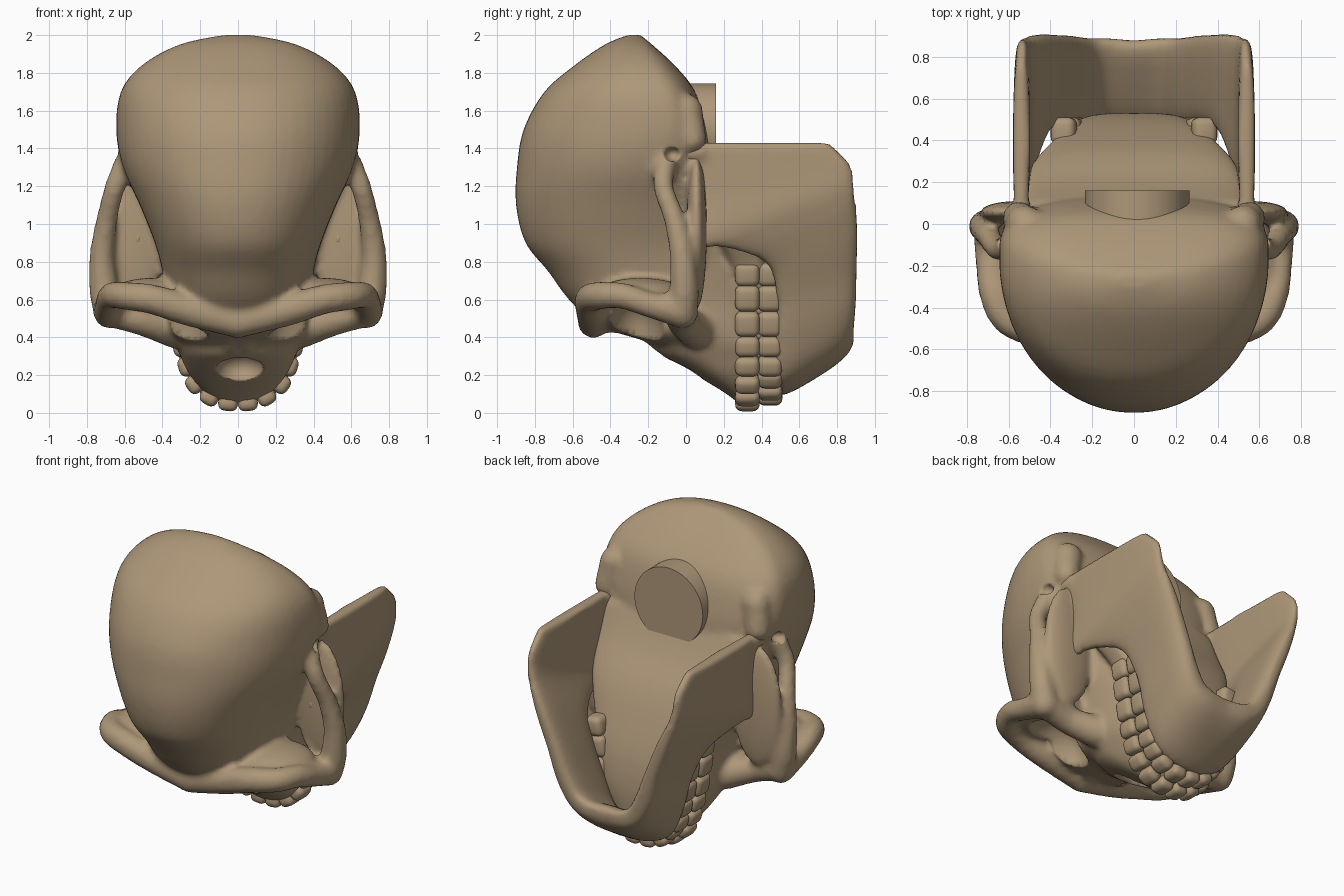
import bpy, bmesh, math
from mathutils import Vector, Matrix

if "Cube" in bpy.data.objects:
    bpy.data.objects.remove(bpy.data.objects["Cube"])

bone = bpy.data.materials.new("bone")
bone.diffuse_color = (0.42, 0.31, 0.19, 1)
bone.use_nodes = True
bone.node_tree.nodes["Principled BSDF"].inputs["Base Color"].default_value = bone.diffuse_color


def curve(rows, n):
    """Smooth interpolation through rows of numbers."""
    out = []
    for i in range(len(rows) - 1):
        a, b, c, d = (rows[max(0, min(len(rows) - 1, i + k))] for k in (-1, 0, 1, 2))
        for s in range(n):
            t = s / n
            out.append([q + 0.5 * t * (r - p + t * (2 * p - 5 * q + 4 * r - e + t * (3 * (q - r) + e - p)))
                        for p, q, r, e in zip(a, b, c, d)])
    return out + [list(rows[-1])]


def loft(bm, rings):
    """Closed skin over a list of rings, capped at both ends."""
    vs = [[bm.verts.new(p) for p in r] for r in rings]
    bm.faces.new(vs[0][::-1])
    bm.faces.new(vs[-1])
    n = len(vs[0])
    for a, b in zip(vs, vs[1:]):
        for i in range(n):
            j = (i + 1) % n
            bm.faces.new((a[i], a[j], b[j], b[i]))


def spow(v, e):
    return math.copysign(abs(v) ** e, v)


def stack(bm, sections, front, back):
    """Loft of level sections: z, half width, front y, widest y, back y."""
    rings = []
    for z, w, yf, ym, yb in curve(sections, 4):
        ring = []
        for k in range(56):
            a = 2 * math.pi * k / 56
            e, d = (2 / front, ym - yf) if math.sin(a) < 0 else (2 / back, yb - ym)
            ring.append((w * spow(math.cos(a), e), ym + d * spow(math.sin(a), e), z))
        rings.append(ring)
    loft(bm, rings)


def ball(bm, c, r, n=8):
    rings = []
    for i in range(n):
        u = math.pi * (i + .3) / (n - .4)
        rings.append([(c[0] + r[0] * math.sin(u) * math.cos(k * math.pi / n),
                       c[1] + r[1] * math.sin(u) * math.sin(k * math.pi / n),
                       c[2] - r[2] * math.cos(u)) for k in range(2 * n)])
    loft(bm, rings)


def strand(bm, pts, n=6):
    """Bony bar on both sides: x, y, z, radius."""
    for x, y, z, r in curve(pts, n):
        for s in (-1, 1):
            ball(bm, (s * x, y, z), (r, r, r))


def make(bm, name):
    bmesh.ops.recalc_face_normals(bm, faces=bm.faces[:])
    me = bpy.data.meshes.new(name)
    bm.to_mesh(me)
    bm.free()
    for p in me.polygons:
        p.use_smooth = True
    ob = bpy.data.objects.new(name, me)
    bpy.context.collection.objects.link(ob)
    me.materials.append(bone)
    return ob


def fuse(ob, voxel):
    m = ob.modifiers.new("fuse", 'REMESH')
    m.mode = 'VOXEL'
    m.voxel_size = voxel
    m.use_smooth_shade = True


def soften(ob, n):
    m = ob.modifiers.new("soften", 'SMOOTH')
    m.factor = 0.5
    m.iterations = n


def bake(ob):
    """Apply the modifiers once."""
    me = bpy.data.meshes.new_from_object(ob.evaluated_get(bpy.context.evaluated_depsgraph_get()))
    ob.modifiers.clear()
    ob.data = me


# Cranium and upper jaw
bm = bmesh.new()
stack(bm, [
    (2.0, .08, -.31, -.27, -.24), (1.95, .31, -.43, -.26, -.18),
    (1.84, .51, -.59, -.22, -.06), (1.70, .62, -.75, -.18, .05),
    (1.50, .645, -.86, -.15, .11), (1.30, .61, -.895, -.20, .14),
    (1.10, .52, -.90, -.25, .19), (.90, .44, -.85, -.25, .28),
    (.75, .40, -.73, -.20, .37), (.60, .37, -.62, -.15, .44),
    (.46, .36, -.46, -.08, .47), (.37, .335, -.19, .10, .47),
    (.30, .305, -.12, .14, .45), (.20, .255, .05, .22, .42),
    (.11, .175, .20, .28, .40), (.05, .08, .28, .32, .37)], 2.15, 3.2)
# Floor between the jaw branches
stack(bm, [
    (.19, .14, .38, .44, .52), (.40, .27, .30, .42, .53), (.60, .33, .25, .40, .50),
    (.80, .41, .20, .34, .43), (1.0, .50, .10, .22, .34), (1.2, .53, .06, .13, .21),
    (1.38, .53, .03, .07, .12)], 4, 4)
# Brow ridge, outer eye rim, cheekbone and cheek arch
strand(bm, [(0, -.49, .48, .085), (.25, -.50, .54, .085), (.45, -.51, .60, .08),
            (.60, -.46, .62, .075), (.67, -.34, .62, .07), (.69, -.18, .57, .07),
            (.68, -.03, .54, .09)])
strand(bm, [(.68, -.02, .53, .085), (.71, -.01, .66, .08), (.72, -.02, .83, .068),
            (.695, -.06, 1.02, .058), (.65, -.12, 1.20, .055), (.59, -.10, 1.34, .06)])
strand(bm, [(.68, -.02, .54, .085), (.50, -.02, .49, .085), (.33, .05, .44, .10)])
# Mastoid, nasal bridge
strand(bm, [(.52, .0, 1.60, .09), (.55, .03, 1.45, .08)])
strand(bm, [(.03, -.40, .48, .06), (.03, -.28, .49, .055), (.04, -.12, .37, .06)])
# Walls closing the temple hollows and the backs of the eye sockets
for s in (-1, 1):
    ball(bm, (s * .56, .055, .95), (.18, .055, .40), 16)
    ball(bm, (s * .45, -.24, .63), (.23, .24, .085), 16)
skull = make(bm, "cranium")
fuse(skull, .02)
bake(skull)

# Eye sockets, nose opening and ear openings
cut = bmesh.new()
for s in (-1, 1):
    ball(cut, (s * .39, -.27, .43), (.23, .155, .21), 14)
    ball(cut, (s * .65, -.07, 1.37), (.08, .05, .04))
ball(cut, (.01, -.0, .235), (.125, .13, .09), 14)
holes = make(cut, "opening_cutter")
holes.hide_render = True
b = skull.modifiers.new("openings", 'BOOLEAN')
b.operation = 'DIFFERENCE'
b.solver = 'FLOAT'
b.object = holes
soften(skull, 4)
bake(skull)
bpy.data.objects.remove(holes)

# Lower jaw: x, upper edge y z, lower edge y z, thickness
half = [
    (.13, .47, .16, .89, .40, .17), (.22, .47, .23, .89, .45, .16),
    (.29, .47, .40, .90, .57, .15), (.36, .48, .61, .905, .76, .13),
    (.44, .42, .80, .91, .96, .12), (.505, .20, .88, .90, 1.12, .10),
    (.53, -.01, .90, .89, 1.22, .09), (.535, .07, 1.13, .87, 1.32, .08),
    (.54, .0, 1.43, .76, 1.43, .08)]
stations = [(-h[0], *h[1:]) for h in half[::-1]] + [(0, .47, .14, .88, .39, .18)] + half
path = curve(stations, 5)
rings = []
for i, (x, yt, zt, yb, zb, th) in enumerate(path):
    top, low = Vector((x, yt, zt)), Vector((x, yb, zb))
    p, q = path[max(i - 1, 0)], path[min(i + 1, len(path) - 1)]
    along = Vector((q[0] - p[0], 0, (q[2] + q[4] - p[2] - p[4]) / 2))
    nrm = along.cross(Vector((0, 1, 0))).normalized()
    ring = []
    for k in range(24):
        a = 2 * math.pi * k / 24
        ring.append(top.lerp(low, .5 - .5 * spow(math.cos(a), .7)) + nrm * th / 2 * spow(math.sin(a), .6))
    rings.append(ring)
bm = bmesh.new()
loft(bm, rings)
# Jaw joints
strand(bm, [(.54, -.01, 1.38, .055), (.54, .07, 1.38, .055)], 3)
jaw = make(bm, "lower_jaw")
fuse(jaw, .02)
soften(jaw, 5)
bake(jaw)

# Teeth, upper and lower rows: x, z, width, depth
arch = [(.052, .055, .105, .09), (.15, .085, .10, .09), (.225, .155, .10, .10),
        (.262, .25, .105, .11), (.285, .355, .11, .12), (.308, .475, .135, .13),
        (.33, .61, .14, .13), (.35, .735, .125, .12)]
for name, y, h, inset in (("upper_teeth", .325, .13, 0), ("lower_teeth", .445, .13, .015)):
    bm = bmesh.new()
    for i, (x, z, w, d) in enumerate(arch):
        p, q = arch[max(i - 1, 0)], arch[min(i + 1, 7)]
        ang = math.atan2(q[1] - p[1], q[0] - p[0]) if i else 0.1
        for s in (-1, 1):
            m = (Matrix.Translation((s * (x - inset * (i > 1)), y, z + 2 * inset * (i < 3)))
                 @ Matrix.Rotation(-s * ang, 4, 'Y') @ Matrix.Diagonal((w, h, d, 1)))
            bmesh.ops.create_cube(bm, size=1, matrix=m)
    teeth = make(bm, name)
    bv = teeth.modifiers.new("rounding", 'BEVEL')
    bv.width = .036
    bv.segments = 4

# Flat round stand plug at the skull base
bm = bmesh.new()
bmesh.ops.create_cone(bm, cap_ends=True, segments=64, radius1=.25, radius2=.25, depth=.4,
                      matrix=Matrix.Translation((.015, -.04, 1.495)) @ Matrix.Rotation(math.pi / 2, 4, 'X'))
plug = make(bm, "neck_plug")
for p in plug.data.polygons:
    p.use_smooth = len(p.vertices) == 4
